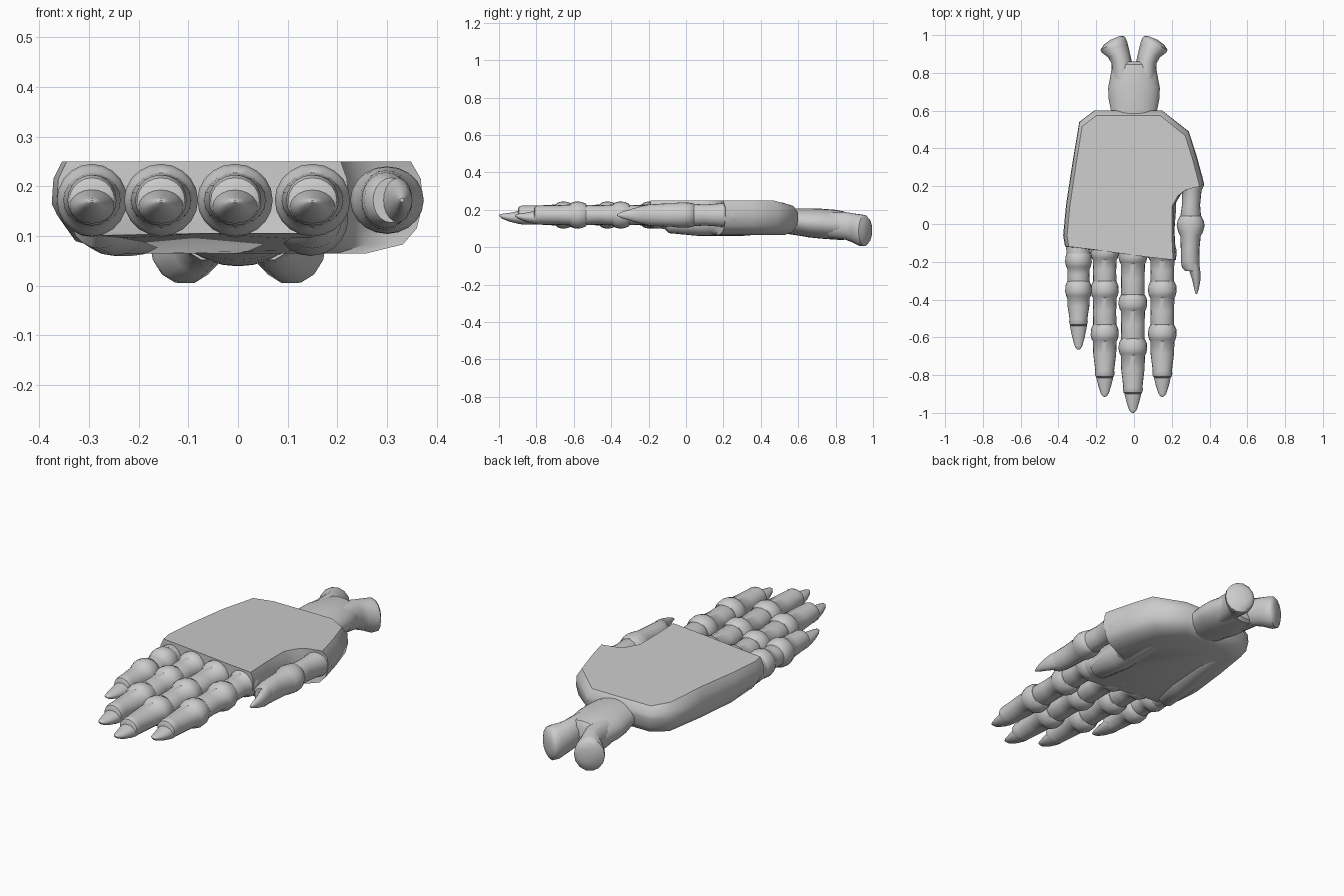
import bpy, bmesh, math

mat = bpy.data.materials.new("light grey")
mat.diffuse_color = (0.6, 0.6, 0.6, 1)


def finish(name, bm, angle=40):
    bmesh.ops.recalc_face_normals(bm, faces=bm.faces)
    me = bpy.data.meshes.new(name)
    bm.to_mesh(me)
    bm.free()
    me.materials.append(mat)
    ob = bpy.data.objects.new(name, me)
    bpy.context.collection.objects.link(ob)
    bpy.ops.object.select_all(action='DESELECT')
    bpy.context.view_layer.objects.active = ob
    ob.select_set(True)
    bpy.ops.object.shade_smooth_by_angle(angle=math.radians(angle))
    return ob


def skin(bm, rings):
    loops = [[bm.verts.new(p) for p in r] for r in rings]
    n = len(loops[0])
    for a, b in zip(loops, loops[1:]):
        for i in range(n):
            j = (i + 1) % n
            bm.faces.new((a[i], a[j], b[j], b[i]))
    bm.faces.new(loops[0])
    bm.faces.new(loops[-1])


def tube(name, sections, n=20, skew=0.0, angle=40):
    """Elliptical sections along y: (x, y, z, half width, half height[, skew])"""
    bm = bmesh.new()
    rings = []
    for s in sections:
        x, y, z, w, h = s[:5]
        k = s[5] if len(s) > 5 else skew
        ring = []
        for i in range(n):
            a = 2 * math.pi * i / n
            dx = w * math.cos(a)
            ring.append((x + dx, y + k * dx, z + h * math.sin(a)))
        rings.append(ring)
    skin(bm, rings)
    return finish(name, bm, angle)


# palm: outline stacked in levels, top edge bevelled, underside sloping
outline = [(-.365, -.12), (-.375, -.06), (-.36, .1), (-.325, .33), (-.29, .54),
           (-.21, .60), (-.03, .60), (.15, .60), (.29, .49), (.335, .35),
           (.372, .21), (.345, .205), (.29, .19), (.25, .16), (.215, .10), (.215, -.05),
           (.222, -.19), (.08, -.175), (-.08, -.155), (-.23, -.135)]


def level(sx, sy, zf):
    return [(-.03 + (x + .03) * sx, -.13 + (y + .13) * (sy if y > -.1 else 1), zf(y))
            for x, y in outline]


def under(y):
    t = max(0, min(1, (y + .15) / .3))
    return .105 - .04 * t


def top(drop):
    return lambda y: .25 - drop - .03 * max(0, (y - .5) / .1)


bm = bmesh.new()
skin(bm, [level(.72, .9, under),
          level(.9, .96, lambda y: under(y) + .018),
          level(.97, .99, lambda y: under(y) + .05),
          level(1, 1, lambda y: .165),
          level(.99, 1, top(.035)),
          level(.94, .965, top(0.0))])
finish("palm", bm, 45)

# pads on the underside of the palm
for nm, xa, xb in (("outer_pad", -.285, -.17), ("inner_pad", .15, .14)):
    pts = []
    for t, r in ((0, .02), (.06, .06), (.3, .075), (.65, .075), (.92, .06), (1, .02)):
        pts.append((xa + (xb - xa) * t, -.13 + .66 * t, .135, r, r))
    tube(nm, pts)

# fingers: x, palm end, joint positions, claw start, tip
fingers = {
    "little": (-.294, [-.19, -.345], -.525, -.665, .93),
    "ring": (-.155, [-.145, -.345, -.575], -.80, -.915, .98),
    "middle": (-.006, [-.165, -.415, -.65], -.885, -1.0, 1),
    "index": (.15, [-.15, -.345, -.575], -.80, -.915, 1),
}
Z = .172
for nm, (x, joints, claw, tip, s) in fingers.items():
    # root under the palm edge
    tube(nm + "_knuckle", [(x, -.04, Z - .02, .05, .05), (x, -.08, Z - .01, .066 * s, .066),
                           (x, -.13, Z - .004, .07 * s, .068), (x, joints[0] - .04, Z, .062 * s, .06)])
    ends = joints[1:] + [claw]
    for i, (a, b) in enumerate(zip(joints, ends)):
        # phalanx with a bulging joint at its root
        r = .062 * s
        sec = [(x, a + .045, Z, .05, .05), (x, a + .04, Z, .064 * s, .06),
               (x, a + .018, Z, .074 * s, .07), (x, a - .012, Z, .076 * s, .073),
               (x, a - .036, Z, .070 * s, .066), (x, a - .046, Z, .064 * s, .056),
               (x, (a + b) / 2, Z, r, .052)]
        if i < len(ends) - 1:
            sec += [(x, b + .02, Z, .063 * s, .055), (x, b, Z, .05, .05)]
        else:
            sec += [(x, b + .025, Z, .051 * s, .051), (x, b + .008, Z, .053 * s, .051),
                    (x, b - .008, Z, .049 * s, .045), (x, b - .014, Z - .006, .038, .036)]
        tube(f"{nm}_phalanx_{i + 1}", sec)
    # pointed claw
    d = claw - tip
    tube(nm + "_claw", [(x, claw + .02, Z - .012, .046, .036), (x, claw - .1 * d, Z - .013, .045, .034),
                        (x, claw - .5 * d, Z - .012, .034, .024),
                        (x, claw - .85 * d, Z - .007, .021, .013),
                        (x, tip + .004, Z - .003, .011, .006), (x, tip, Z - .003, .004, .002)])

# thumb
tube("thumb_base", [(.27, .34, .155, .05, .06), (.285, .26, .168, .075, .07),
                    (.305, .205, .172, .066, .066), (.306, .18, .172, .052, .062),
                    (.302, .1, .172, .048, .056), (.3, .04, .172, .055, .06), (.3, .0, .172, .05, .05)])
tube("thumb_tip", [(.3, .05, .172, .045, .05), (.3, .04, .172, .058, .062),
                   (.3, .015, .172, .07, .066), (.3, -.01, .172, .074, .068),
                   (.3, -.04, .172, .066, .067), (.299, -.065, .172, .054, .063),
                   (.297, -.14, .172, .049, .06), (.298, -.2, .172, .049, .056),
                   (.3, -.232, .172, .046, .05), (.308, -.25, .172, .036, .045)])
tube("thumb_claw", [(.31, -.21, .172, .036, .05), (.322, -.25, .172, .029, .044),
                    (.33, -.3, .172, .021, .03), (.331, -.345, .172, .012, .016),
                    (.33, -.37, .172, .004, .004)])

# wrist: fused forearm stump and two flaring bone ends
tube("wrist", [(0, .48, .14, .13, .06), (0, .59, .136, .12, .072), (0, .66, .13, .134, .078),
               (0, .72, .126, .137, .080), (0, .80, .12, .122, .080), (0, .845, .115, .115, .076),
               (0, .86, .112, .09, .06)], 24)
for nm, s in (("left_bone_end", -1), ("right_bone_end", 1)):
    tube(nm, [(s * .062, .76, .12, .055, .07, 0), (s * .064, .85, .115, .055, .076, 0),
              (s * .08, .895, .102, .058, .080, -s * .2),
              (s * .103, .935, .09, .068, .087, -s * .4),
              (s * .112, .955, .088, .066, .084, -s * .5),
              (s * .108, .972, .09, .052, .066, -s * .45),
              (s * .1, .985, .092, .025, .035, -s * .4)], 14)
